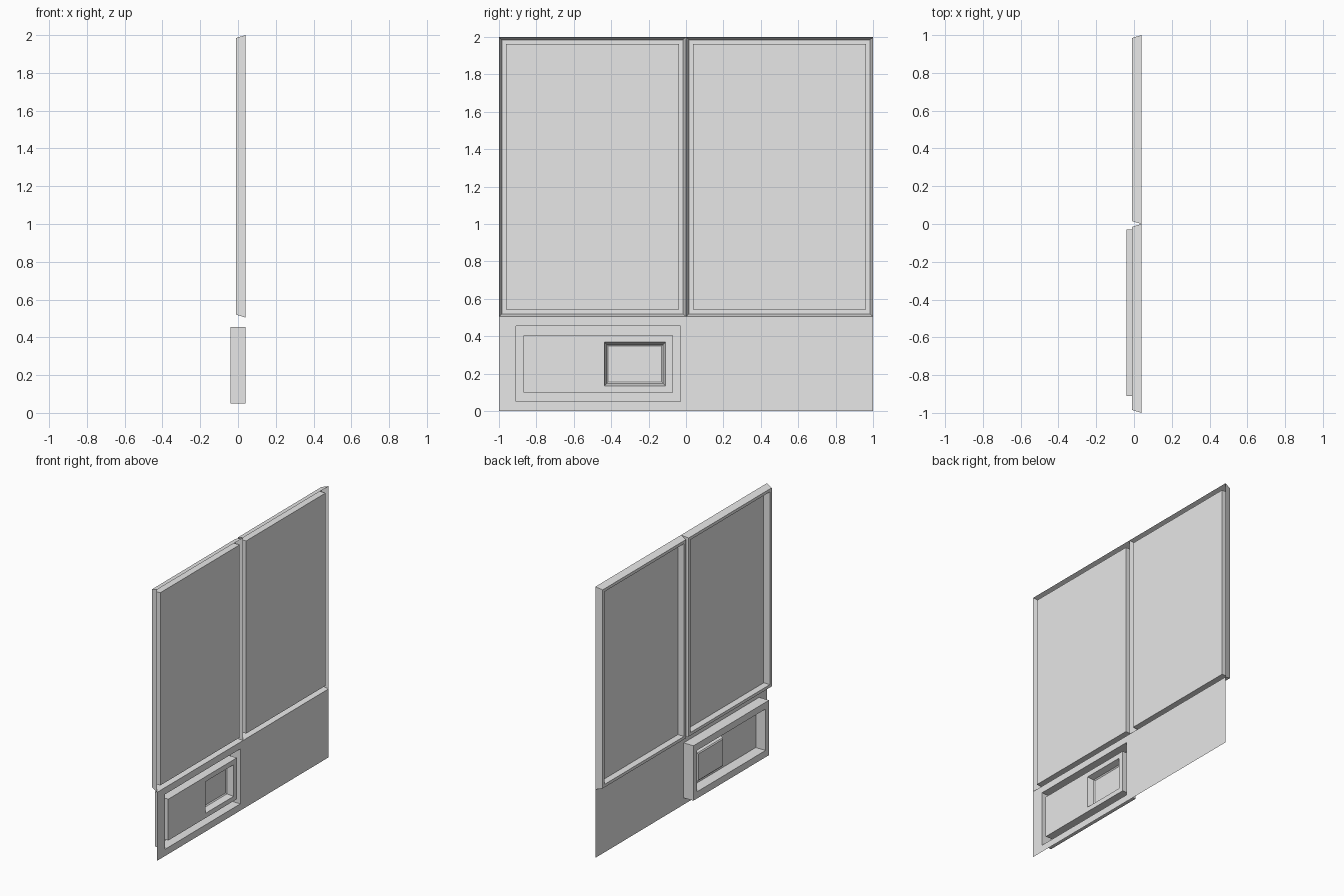
import bpy
import bmesh

cube = bpy.data.objects.get("Cube")
if cube:
    bpy.data.objects.remove(cube, do_unlink=True)

grey = bpy.data.materials.new("light_grey")
grey.use_nodes = True
grey.diffuse_color = (0.8, 0.8, 0.8, 1)
grey.node_tree.nodes["Principled BSDF"].inputs["Base Color"].default_value = (0.8, 0.8, 0.8, 1)

WALL = 0.04     # plane of the wall and the raised panels
FRAME = -0.01   # back of the upper frames
BOX = -0.04     # back of the box frame


def inset(rect, d):
    y0, y1, z0, z1 = rect
    return (y0 + d, y1 - d, z0 + d, z1 - d)


def sheet(name, steps, cap=False):
    """Join nested rectangles (rect, x) into one pressed sheet facing +x."""
    bm = bmesh.new()
    loops = []
    for (y0, y1, z0, z1), x in steps:
        corners = ((y0, z0), (y1, z0), (y1, z1), (y0, z1))
        loops.append([bm.verts.new((x, y, z)) for y, z in corners])
    for outer, inner in zip(loops, loops[1:]):
        for i in range(4):
            j = (i + 1) % 4
            bm.faces.new((outer[i], outer[j], inner[j], inner[i]))
    if cap:
        bm.faces.new(loops[-1])
    mesh = bpy.data.meshes.new(name)
    bm.to_mesh(mesh)
    bm.free()
    mesh.materials.append(grey)
    obj = bpy.data.objects.new(name, mesh)
    bpy.context.collection.objects.link(obj)
    return obj


# Two tall upper panels, each raised out of a tapered groove
for name, y0, y1 in (("right", -1, 0), ("left", 0, 1)):
    outer = (y0, y1, 0.505, 2)
    groove = inset(outer, 0.015)
    panel = inset(outer, 0.037)
    sheet(name + "_upper_frame", [(outer, WALL), (groove, FRAME), (panel, FRAME), (panel, WALL)])
    sheet(name + "_upper_panel", [(panel, WALL)], cap=True)

# Lower wall with an opening for the box
box = (-0.91, -0.03, 0.05, 0.455)
sheet("lower_wall", [((-1, 1, 0, 0.505), WALL), (box, WALL)])

# Box frame pushed back from the wall, with a raised front panel
front = (-0.87, -0.07, 0.10, 0.405)
sheet("box_frame", [(box, WALL), (box, BOX), (front, BOX), (front, WALL)])

# Front panel and its shallow recessed tray
tray = (-0.437, -0.11, 0.135, 0.368)
sheet("box_panel", [(front, WALL), (tray, WALL)])
sheet("recessed_tray",
      [(tray, WALL), (inset(tray, 0.012), -0.004), (inset(tray, 0.02), FRAME)], cap=True)
